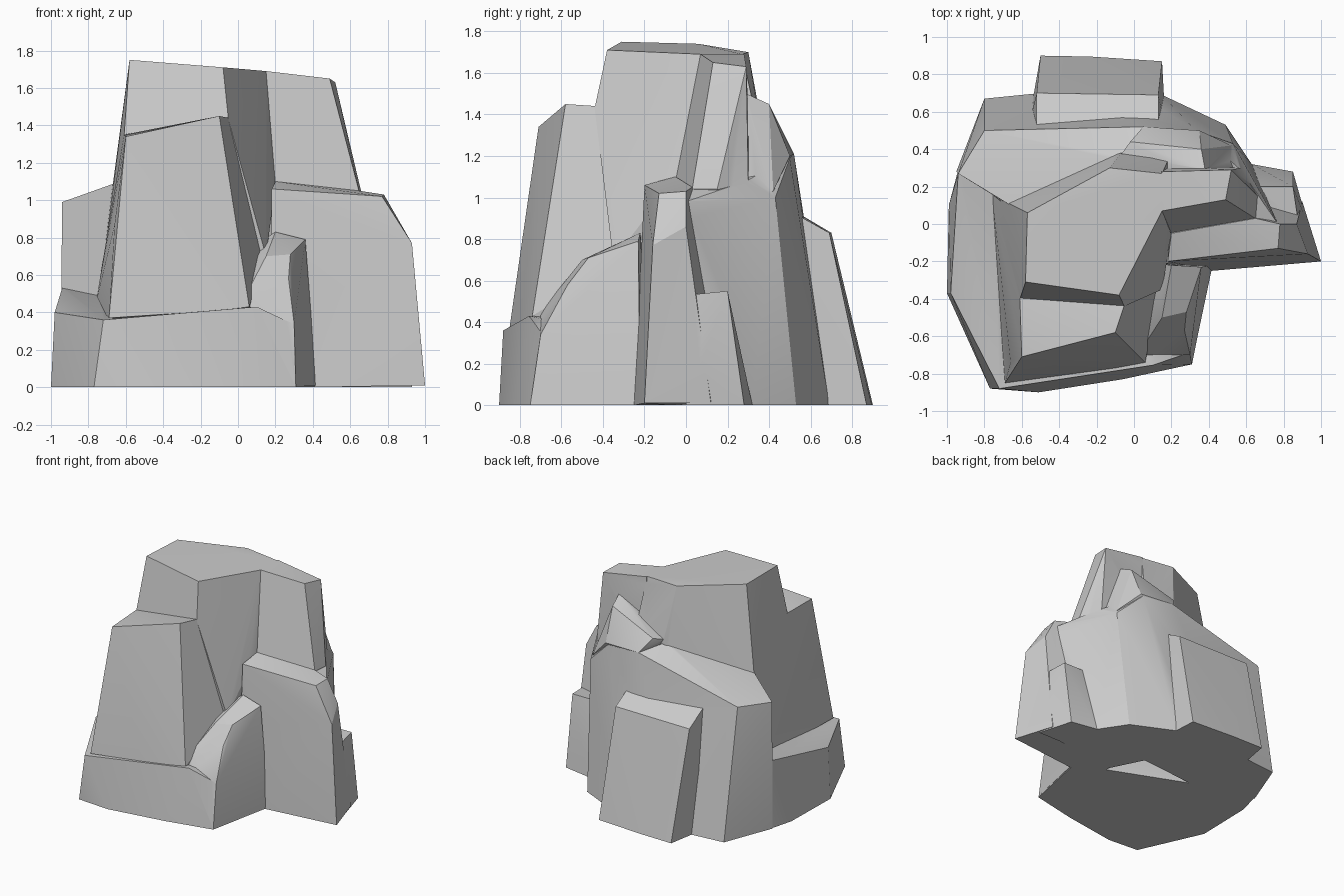
import bpy, bmesh

def chunk(name, pts):
    """Angular stone piece: convex hull of a few corner points."""
    bm = bmesh.new()
    for p in pts:
        bm.verts.new(p)
    r = bmesh.ops.convex_hull(bm, input=bm.verts[:])
    junk = {v for v in r['geom_interior'] + r['geom_unused'] if isinstance(v, bmesh.types.BMVert) and v.is_valid}
    if junk:
        bmesh.ops.delete(bm, geom=list(junk), context='VERTS')
    bmesh.ops.recalc_face_normals(bm, faces=bm.faces[:])
    me = bpy.data.meshes.new(name)
    bm.to_mesh(me)
    bm.free()
    ob = bpy.data.objects.new(name, me)
    bpy.context.collection.objects.link(ob)
    return ob

parts = []
def add(*a):
    parts.append(chunk(*a))

# low front plinth
add("rock", [(-.77, -.88, 0), (-.51, -.9, 0), (-.06, -.83, 0), (.31, -.75, 0), (.42, -.2, 0), (-.8, .3, 0),
             (-.72, -.88, .36), (-.1, -.79, .4), (.1, -.755, .43), (.29, -.69, .34), (.3, -.2, .3), (-.7, .1, .38)])
# low left block with sloping shelf
add("left_block", [(-1, -.37, 0), (-.99, .1, 0), (-.94, .29, 0), (-.77, -.88, 0), (-.4, .3, 0), (-.5, -.7, 0),
                   (-.98, -.37, .4), (-.94, .27, .53), (-.72, -.88, .36), (-.74, .16, .49), (-.4, .2, .4), (-.5, -.7, .33)])
# front mass under the upper ledge
add("front_mass", [(-.6, -.71, 1.34), (-.1, -.58, 1.45), (-.05, -.43, 1.44), (-.61, -.4, 1.35), (-.62, .05, 1.3),
                   (-.66, -.74, .87), (-.69, -.85, .37), (-.1, -.77, .41), (.06, -.74, .43), (-.76, .16, .45),
                   (.14, -.3, .7), (.1, .1, 1.2), (.1, .1, .3)])
# spur running down the front right
add("front_spur", [(.36, -.23, .79), (.2, -.22, .83), (.15, -.5, .7), (.28, -.47, .71), (.27, -.57, .58),
                   (.3, -.7, .34), (.31, -.75, .01), (.42, -.22, .01), (.02, -.7, .45), (.0, -.2, .7), (0, -.3, .01)])
# tall summit
add("summit", [(-.57, .06, 1.74), (-.58, -.31, 1.75), (-.08, -.38, 1.71), (.15, .07, 1.69), (.15, .27, 1.69),
               (-.13, .3, 1.7), (-.61, -.4, 1.33), (-.05, -.44, 1.43), (.2, -.06, 1.08), (.15, -.35, .7),
               (-.67, .11, 1.08), (-.74, .15, .5), (-.07, .38, 1.27), (.2, .38, 1.2), (.1, .3, .4)])
# right shoulder of the summit
add("summit_shoulder", [(.1, .07, 1.69), (.15, .07, 1.69), (.49, .13, 1.65), (.52, .29, 1.63), (.15, .28, 1.69),
                        (.2, -.05, 1.08), (.65, .03, 1.04), (.66, .15, 1.04), (.57, .3, 1.07), (.1, .32, 1),
                        (.2, 0, .9), (.6, .1, .9)])
# rear chip shelf
add("rear_chip", [(-.02, .44, 1.31), (.36, .4, 1.45), (.38, .29, 1.5), (-.07, .37, 1.29), (.05, .52, 1.21),
                  (.35, .5, 1.2), (.52, .42, 1.03), (.55, .28, 1.06), (0, .2, 1.0), (.0, .2, 1.3)])
# rear body, left half with slanted ledge
add("rear_left", [(-.94, .27, .99), (-.66, .1, 1.09), (-.8, .5, 1.0), (.05, .52, 1.21), (-.07, .36, 1.26),
                  (-.95, .28, 0), (-.8, .67, 0), (-.4, .71, 0), (.15, .69, 0), (.15, .3, 1), (.15, .2, 0), (-.7, .12, .0)])
# rear body, right half
add("rear_right", [(.05, .52, 1.21), (.33, .5, 1.19), (.53, .43, 1.0), (.57, .29, 1.08), (.77, 0, .98), (.65, .03, 1.04),
                   (.0, .3, 1.1), (.15, .69, 0), (.49, .53, 0), (.63, .32, 0), (.72, .0, 0), (.2, -.1, 0), (.2, -.05, 1.05), (0, .3, 0)])
# right buttress
add("right_buttress", [(.2, -.05, 1.1), (.18, -.2, 1.06), (.77, -.13, 1.02), (.78, 0, 1.03), (.65, .03, 1.05),
                       (.93, -.16, .77), (.87, .0, .86), (1, -.2, .01), (.42, -.25, 0), (.18, -.25, 0),
                       (.9, .12, .01), (.2, .2, 0), (.2, .2, .8), (.75, .05, .5)])
# low step behind the buttress
add("right_step", [(.87, .06, .53), (.74, .06, .53), (.85, .2, .55), (.66, .2, .55), (.85, .28, 0), (.62, .32, 0),
                   (.93, 0, 0), (.6, 0, 0), (.7, 0, .52), (.88, 0, .53)])
# block leaning on the back
add("back_block", [(-.52, .7, .83), (.13, .69, .83), (-.52, .53, .93), (.13, .51, .93), (-.5, .9, 0), (-.23, .895, 0),
                   (.15, .87, 0), (.17, .5, 0), (-.57, .5, 0)])

# fuse all pieces into one stone
rock = parts[0]
bpy.context.view_layer.objects.active = rock
for p in parts[1:]:
    m = rock.modifiers.new("join", 'BOOLEAN')
    m.operation, m.solver, m.object = 'UNION', 'EXACT', p
    bpy.ops.object.modifier_apply(modifier=m.name)
    bpy.data.objects.remove(p, do_unlink=True)

# merge flat triangles, keep edges crisp
bm = bmesh.new()
bm.from_mesh(rock.data)
bmesh.ops.remove_doubles(bm, verts=bm.verts[:], dist=.002)
bmesh.ops.dissolve_limit(bm, angle_limit=.03, verts=bm.verts[:], edges=bm.edges[:])
bm.to_mesh(rock.data)
bm.free()
rock.select_set(True)
bpy.ops.object.shade_smooth_by_angle(angle=.4)
